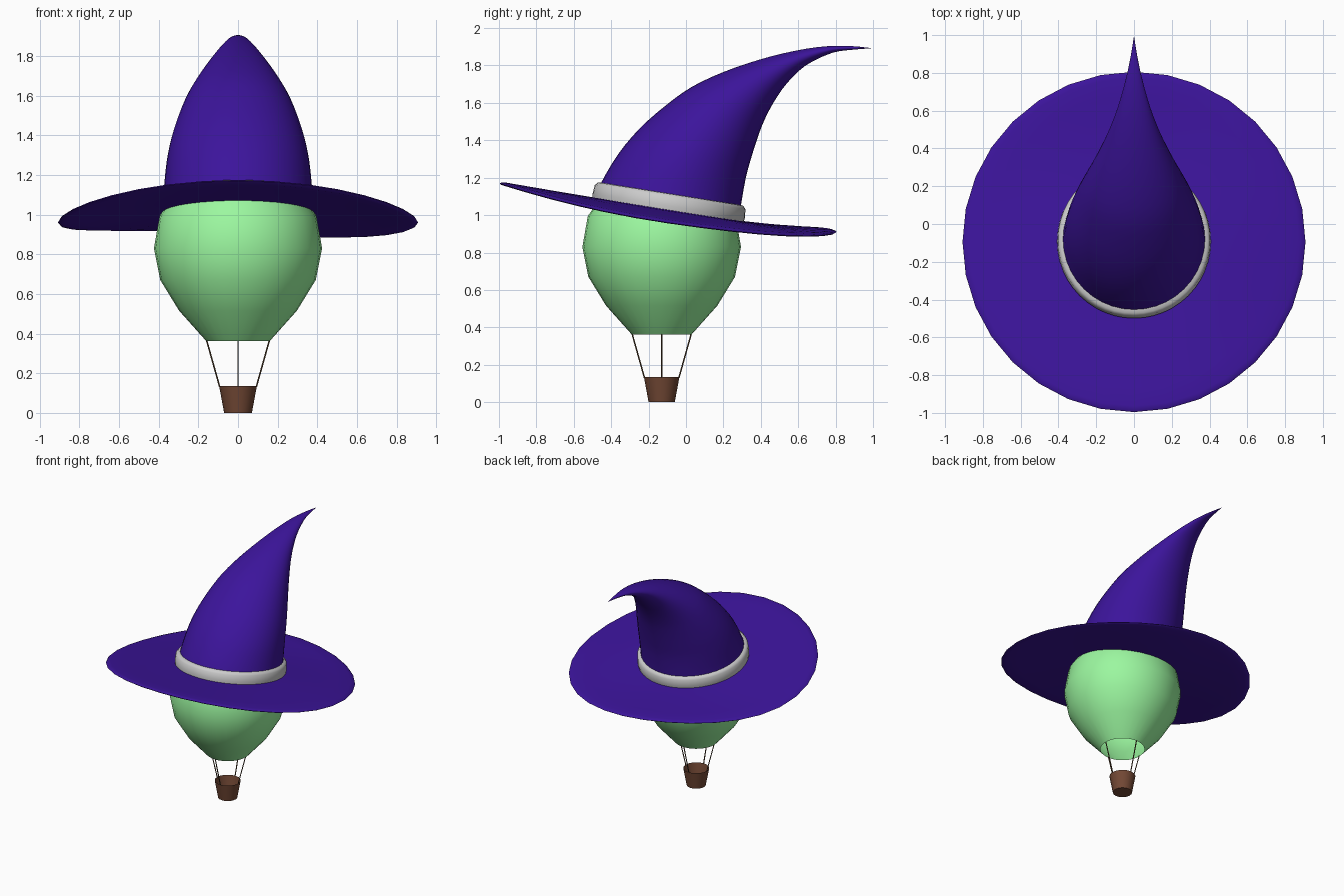
import bpy, bmesh
from math import sin, cos, pi, radians
from mathutils import Vector

if "Cube" in bpy.data.objects:
    bpy.data.objects.remove(bpy.data.objects["Cube"])


def material(name, rgb):
    m = bpy.data.materials.new(name)
    m.diffuse_color = (*rgb, 1)
    m.use_nodes = True
    m.node_tree.nodes["Principled BSDF"].inputs["Base Color"].default_value = m.diffuse_color
    return m


PURPLE = material("purple_cloth", (0.045, 0.007, 0.33))
GREEN = material("green_cloth", (0.33, 0.93, 0.35))
BROWN = material("wicker", (0.17, 0.065, 0.035))
ROPE = material("rope", (0.1, 0.055, 0.025))


def loft(name, rings, mat=None, loop=False, cap_start=False, cap_end=False, smooth=40):
    """Skin a list of equal-length rings of points."""
    bm = bmesh.new()
    vs = [[bm.verts.new(p) for p in ring] for ring in rings]
    n = len(vs[0])
    pairs = list(zip(vs, vs[1:])) + ([(vs[-1], vs[0])] if loop else [])
    for a, b in pairs:
        for i in range(n):
            j = (i + 1) % n
            bm.faces.new((a[i], a[j], b[j], b[i]))
    if cap_start:
        bm.faces.new(vs[0])
    if cap_end:
        bm.faces.new(vs[-1])
    bmesh.ops.remove_doubles(bm, verts=bm.verts, dist=1e-5)
    bmesh.ops.recalc_face_normals(bm, faces=bm.faces)
    me = bpy.data.meshes.new(name)
    bm.to_mesh(me)
    bm.free()
    ob = bpy.data.objects.new(name, me)
    bpy.context.collection.objects.link(ob)
    if mat:
        me.materials.append(mat)
    bpy.ops.object.select_all(action='DESELECT')
    ob.select_set(True)
    bpy.context.view_layer.objects.active = ob
    bpy.ops.object.shade_smooth_by_angle(angle=radians(smooth))
    return ob


def angles(n):
    return [2 * pi * i / n for i in range(n)]


def circle(r, z, n, y=-0.13):
    return [(r * cos(t), y + r * sin(t), z) for t in angles(n)]


# Basket: open tapered tub
loft("basket", [circle(0.07, 0, 16), circle(0.095, 0.135, 16)], BROWN, cap_start=True)

# Four ropes from basket rim to balloon mouth
for k in range(4):
    d = Vector((cos(k * pi / 2), sin(k * pi / 2), 0))
    side = Vector((-d.y, d.x, 0))
    ends = []
    for r, z in ((0.092, 0.13), (0.158, 0.365)):
        c = Vector((0, -0.13, z)) + d * r
        ends.append([c + (d * cos(t) + side * sin(t)) * 0.004 for t in angles(6)])
    loft(f"rope_{k + 1}", ends, ROPE, cap_start=True, cap_end=True)

# Balloon envelope, open at the mouth
profile = [(0.16, 0.362), (0.297, 0.515), (0.392, 0.67), (0.424, 0.83),
           (0.395, 0.995), (0.30, 1.13), (0.162, 1.22), (0, 1.25)]
loft("balloon", [circle(r, z, 32) for r, z in profile], GREEN)

# Hat brim: tilted disc with wavy edge
SLOPE, YC, ZC = -0.16, -0.095, 1.03


def brim_height(r, t):
    edge = 1.01 - 0.13 * sin(t) - 0.04 * cos(2 * t) - 0.024 * max(0, sin(t)) * sin(2 * t)
    lift = edge - (ZC + SLOPE * 0.91 * sin(t))
    s = max(0, (r - 0.36) / 0.55)
    return ZC + SLOPE * r * sin(t) + lift * s ** 1.5


brim = [(0.36, 0), (0.5, 0), (0.64, 0), (0.78, 0), (0.875, 0), (0.90, -0.004), (0.908, -0.01),
        (0.90, -0.016), (0.875, -0.02), (0.78, -0.02), (0.64, -0.02), (0.5, -0.02), (0.36, -0.02)]
loft("hat_brim", [[(r * cos(t), YC + r * 0.992 * sin(t), brim_height(r, t) + h) for t in angles(32)]
                  for r, h in brim], PURPLE, loop=True, smooth=60)

# Hat band: tilted grey ring
band = [(0.37, -0.01), (0.402, -0.01), (0.407, 0.02), (0.403, 0.065), (0.39, 0.082), (0.365, 0.085)]
loft("hat_band", [[(r * cos(t), YC + 0.15 * h + r * sin(t), ZC + h + SLOPE * r * sin(t))
                   for t in angles(48)] for r, h in band], loop=True, smooth=50)

# Hat cone: bent sections (front y, front z, back y, back z, half width)
sections = [(-0.48, 1.10, 0.285, 0.98, 0.385), (-0.45, 1.18, 0.295, 1.06, 0.375),
            (-0.36, 1.33, 0.32, 1.20, 0.36), (-0.246, 1.465, 0.35, 1.31, 0.335),
            (-0.11, 1.585, 0.385, 1.42, 0.297), (0.03, 1.685, 0.42, 1.51, 0.255),
            (0.20, 1.765, 0.47, 1.605, 0.202), (0.395, 1.832, 0.54, 1.705, 0.142),
            (0.58, 1.878, 0.64, 1.80, 0.088), (0.74, 1.902, 0.78, 1.867, 0.045),
            (0.88, 1.904, 0.89, 1.884, 0.018), (0.99, 1.893, 0.99, 1.892, 0.001)]


def spline(i, u):
    p = [sections[min(max(i + k, 0), len(sections) - 1)] for k in (-1, 0, 1, 2)]
    return [0.5 * (2 * b + (c - a) * u + (2 * a - 5 * b + 4 * c - d) * u ** 2
                   + (3 * b - a - 3 * c + d) * u ** 3) for a, b, c, d in zip(*p)]


rings = []
for i in range(len(sections) - 1):
    for u in (0, 1 / 3, 2 / 3):
        rings.append(spline(i, u))
rings.append(sections[-1])
loft("hat_cone", [[(w * cos(t), (fy + by) / 2 + (by - fy) / 2 * sin(t),
                    (fz + bz) / 2 + (bz - fz) / 2 * sin(t)) for t in angles(40)]
                  for fy, fz, by, bz, w in rings], PURPLE, cap_end=True, smooth=60)
